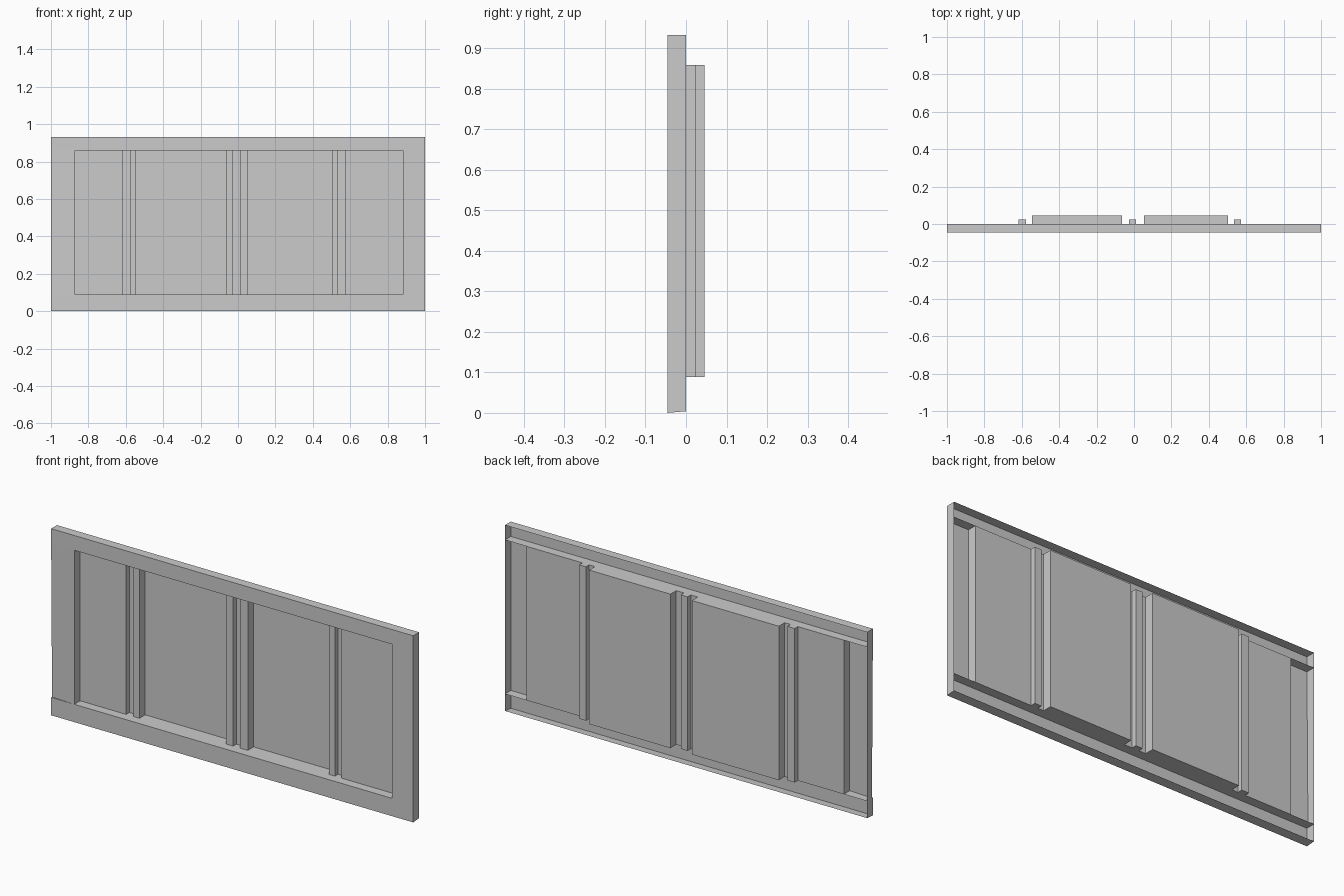
import bpy
import bmesh

if "Cube" in bpy.data.objects:
    bpy.data.objects.remove(bpy.data.objects["Cube"])

FRONT, MID, DEEP = -0.046, 0.025, 0.046      # y of frame face, shallow groove, deep panel
Z0, Z1, TOP = 0.089, 0.858, 0.932            # opening bottom, opening top, frame top
XL, XR = -0.872, 0.882                       # opening sides


def finish(name, bm):
    bmesh.ops.remove_doubles(bm, verts=bm.verts, dist=1e-5)
    mesh = bpy.data.meshes.new(name)
    bm.to_mesh(mesh)
    bm.free()
    obj = bpy.data.objects.new(name, mesh)
    bpy.context.collection.objects.link(obj)
    return obj


def face(bm, pts):
    bm.faces.new([bm.verts.new(p) for p in pts])


def sweep(bm, profile, a, b, place):
    """Open sheet: profile swept from a to b."""
    for p, q in zip(profile, profile[1:]):
        face(bm, [place(p, a), place(q, a), place(q, b), place(p, b)])


def along_x(p, t):
    return (t, p[0], p[1])


def along_z(p, t):
    return (p[0], p[1], t)


# Top and bottom rails: thin channels open at the back, closed at the ends
rails = {
    "top_rail": [(0, Z1), (FRONT, Z1), (FRONT, TOP), (0, TOP)],
    "bottom_rail": [(0, 0.004), (FRONT, 0), (FRONT, Z0), (0, Z0)],
}
for name, prof in rails.items():
    bm = bmesh.new()
    sweep(bm, prof, -1, 1, along_x)
    for x in (-1, 1):
        face(bm, [along_x(p, x) for p in prof])
    finish(name, bm)

# End posts: channels between the rails
for name, inner, outer in (("left_post", XL, -1), ("right_post", XR, 1)):
    bm = bmesh.new()
    sweep(bm, [(inner, 0), (inner, FRONT), (outer, FRONT), (outer, 0)], Z0, Z1, along_z)
    post = finish(name, bm)
    if outer < 0:
        # slightly pushed-in lower outer corner of the left post
        for v in post.data.vertices:
            if v.co.x < -0.99 and v.co.y < -0.01 and v.co.z < 0.1:
                v.co.y = -0.039

# Corrugated panel: stepped sheet with closed groove ends
grooves = [(-0.618, -0.578, MID), (-0.545, -0.065, DEEP), (-0.027, 0.011, MID),
           (0.054, 0.503, DEEP), (0.535, 0.572, MID)]
profile = [(XL, 0)]
for a, b, d in grooves:
    profile += [(a, 0), (a, d), (b, d), (b, 0)]
profile.append((XR, 0))
bm = bmesh.new()
sweep(bm, profile, Z0, Z1, along_z)
for a, b, d in grooves:
    for z in (Z0, Z1):
        face(bm, [(a, 0, z), (b, 0, z), (b, d, z), (a, d, z)])
finish("corrugated_panel", bm)
